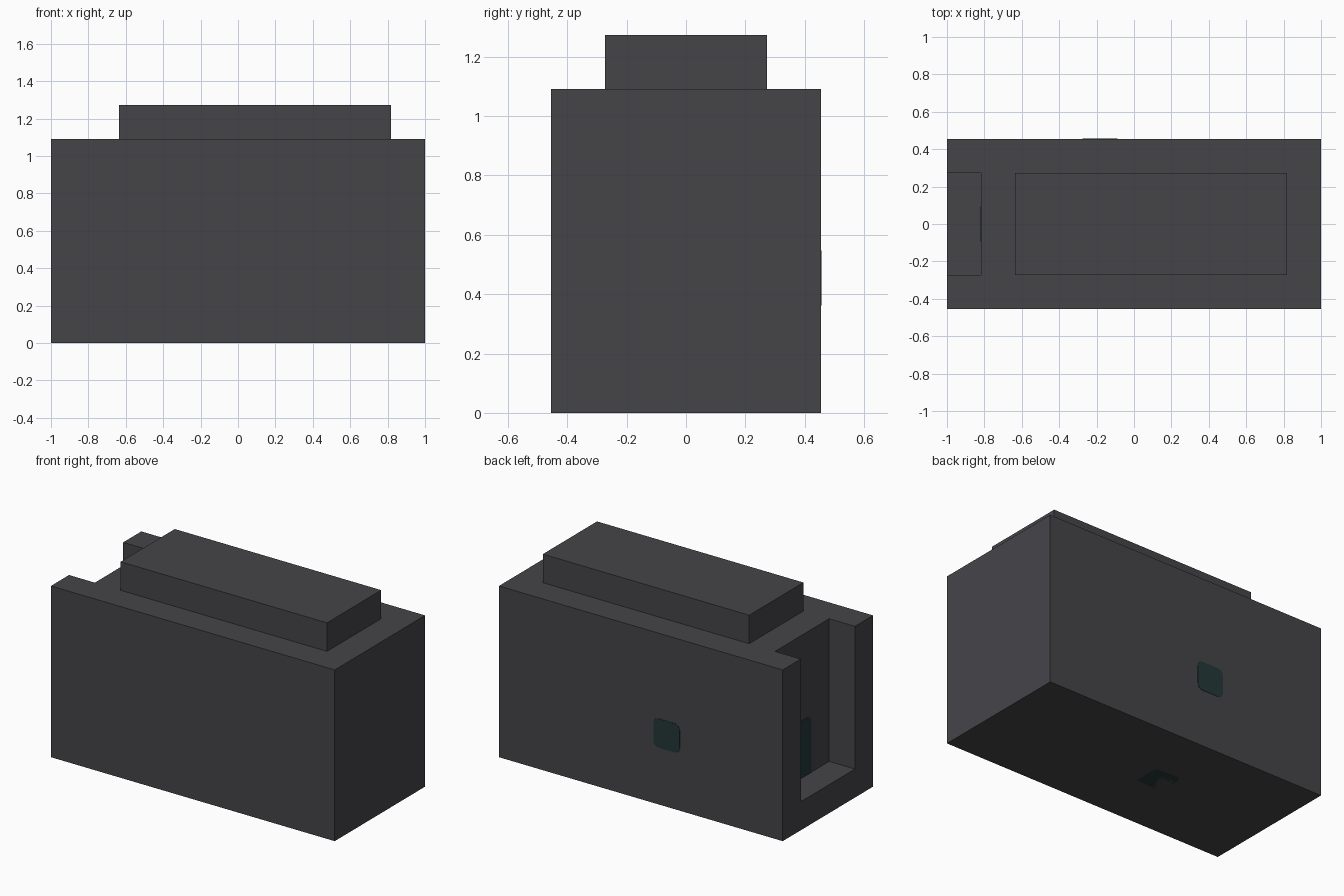
import bpy
import bmesh
import math
from mathutils import Vector

U = 2 / 11  # module: the body is 11 x 5 x 6 modules

if "Cube" in bpy.data.objects:
    bpy.data.objects.remove(bpy.data.objects["Cube"], do_unlink=True)


def material(name, colour):
    mat = bpy.data.materials.new(name)
    mat.use_nodes = True
    rgba = (*colour, 1.0)
    mat.diffuse_color = rgba
    mat.node_tree.nodes["Principled BSDF"].inputs["Base Color"].default_value = rgba
    return mat


charcoal = material("charcoal", (0.06, 0.059, 0.066))
teal = material("dark teal", (0.017, 0.039, 0.039))


def add_object(name, bm, mat):
    bmesh.ops.recalc_face_normals(bm, faces=bm.faces[:])
    mesh = bpy.data.meshes.new(name)
    bm.to_mesh(mesh)
    bm.free()
    mesh.materials.append(mat)
    obj = bpy.data.objects.new(name, mesh)
    bpy.context.collection.objects.link(obj)
    return obj


def box(name, low, high, mat):
    """Box between two corners given in modules."""
    bm = bmesh.new()
    bmesh.ops.create_cube(bm, size=1)
    low, high = Vector(low) * U, Vector(high) * U
    for v in bm.verts:
        v.co = (low + high) / 2 + v.co * (high - low)
    return add_object(name, bm, mat)


def plate(name, centre, right, up, width, height, radius, bottom_radius):
    """Thin rounded plate lying on a surface."""
    right, up = Vector(right), Vector(up)
    out = right.cross(up)
    bm = bmesh.new()
    verts = []
    for i, (sx, sy) in enumerate(((1, 1), (-1, 1), (-1, -1), (1, -1))):
        r = radius if sy > 0 else bottom_radius
        for k in range(5 if r else 1):
            a = (i + k / 4) * math.pi / 2
            x = sx * (width / 2 - r) + r * math.cos(a)
            y = sy * (height / 2 - r) + r * math.sin(a)
            verts.append(bm.verts.new(Vector(centre) + right * x + up * y))
    face = bm.faces.new(verts)
    extruded = bmesh.ops.extrude_face_region(bm, geom=[face])["geom"]
    moved = [g for g in extruded if isinstance(g, bmesh.types.BMVert)]
    bmesh.ops.translate(bm, verts=moved, vec=out * 0.002)
    return add_object(name, bm, teal)


# Main body with an open-topped slot cut in one end
body = box("body", (-5.5, -2.5, 0), (5.5, 2.5, 6), charcoal)
cutter = box("slot_cutter", (-6.5, -1.5, 1), (-4.5, 1.5, 7), charcoal)
cutter.hide_render = True
cut = body.modifiers.new("slot", "BOOLEAN")
cut.operation = "DIFFERENCE"
cut.solver = "EXACT"
cut.object = cutter
bpy.context.view_layer.objects.active = body
body.select_set(True)
bpy.ops.object.modifier_apply(modifier=cut.name)
bpy.data.objects.remove(cutter, do_unlink=True)

# Raised block on top
box("top_block", (-3.5, -1.5, 6), (4.5, 1.5, 7), charcoal)

# Dark panels on the back, the underside and the slot wall
side, corner = 0.185, 0.035
plate("back_panel", (-U, 2.5 * U, 2.5 * U), (-1, 0, 0), (0, 0, 1),
      side, side, corner, corner)
plate("underside_panel", (-U, 0, 0.002), (-1, 0, 0), (0, 1, 0),
      side, side, corner, corner)
plate("slot_panel", (-4.5 * U, 0, 2 * U), (0, -1, 0), (0, 0, 1),
      side, 2 * U, corner, 0)
